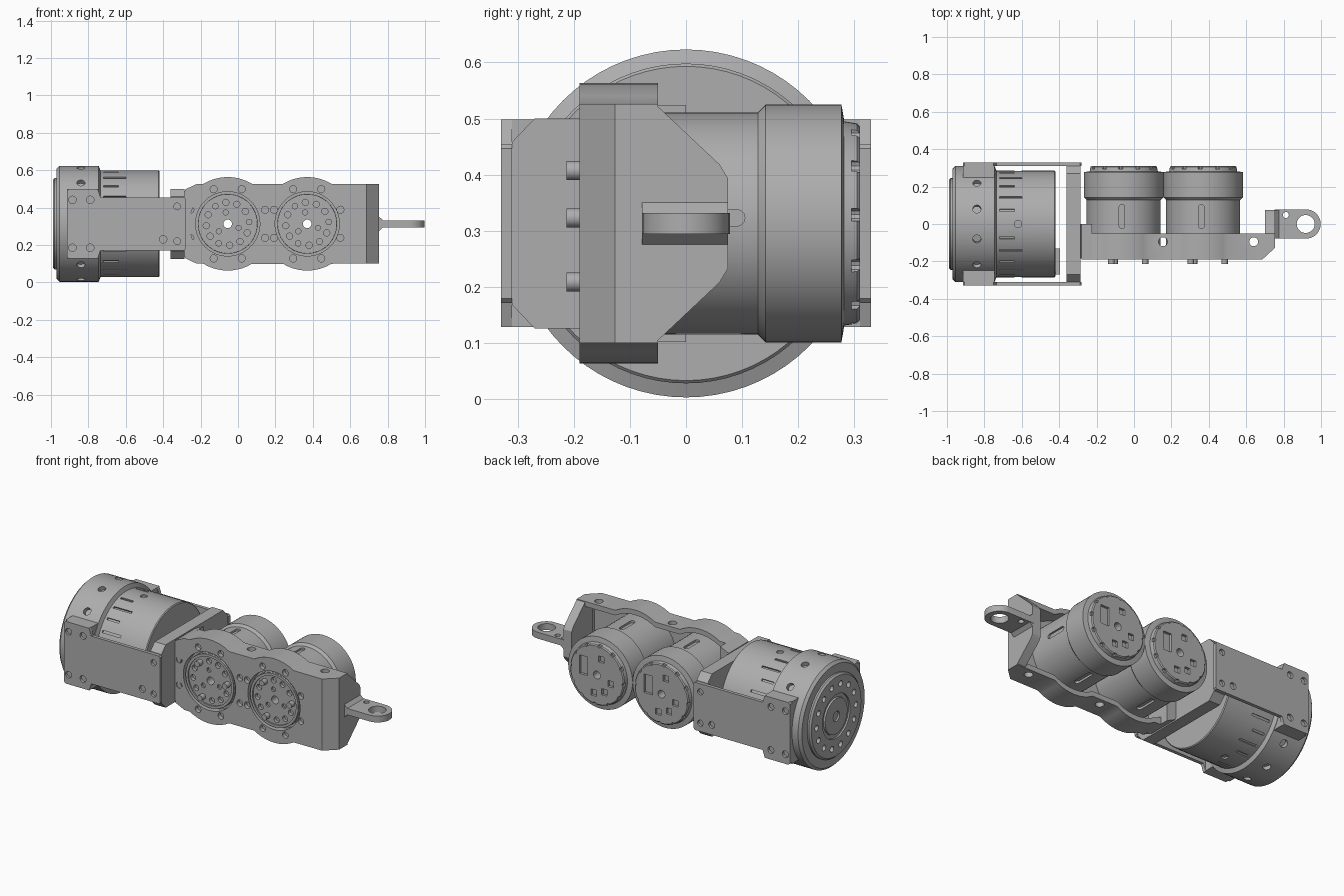
import bpy, bmesh
from math import cos, sin, pi, radians, sqrt
from mathutils import Matrix, Vector

if "Cube" in bpy.data.objects:
    bpy.data.objects.remove(bpy.data.objects["Cube"])

GREY = (0.42, 0.42, 0.42, 1)
metal = bpy.data.materials.new("plain grey metal")
metal.diffuse_color = GREY
metal.use_nodes = True
metal.node_tree.nodes["Principled BSDF"].inputs["Base Color"].default_value = GREY

CZ = 0.313                      # height of every main axis
MOTORS = (-0.055, 0.37)         # x of the two small motors
parts = []


def place(axis, p, q, t):
    return {"x": (t, p, q), "y": (p, t, q), "z": (p, q, t)}[axis]


def prism(bm, pts, axis, a, b, m=None):
    """Extrude a flat outline along an axis from a to b."""
    m = m or Matrix()
    rings = [[bm.verts.new(m @ Vector(place(axis, p, q, t))) for p, q in pts] for t in (a, b)]
    n = len(pts)
    bm.faces.new(rings[0])
    bm.faces.new(rings[1][::-1])
    for i in range(n):
        j = (i + 1) % n
        bm.faces.new((rings[0][j], rings[0][i], rings[1][i], rings[1][j]))


def circle(p, q, r, n=16):
    return [(p + r * cos(2 * pi * i / n), q + r * sin(2 * pi * i / n)) for i in range(n)]


def rect(p0, p1, q0, q1):
    return [(p0, q0), (p1, q0), (p1, q1), (p0, q1)]


def mirrored(half):
    """Close a half outline by mirroring it about the main axis height."""
    return [(p, CZ + z) for p, z in half] + [(p, CZ - z) for p, z in half[::-1]]


def capsule(p, q, half, r):
    return [(p + r * cos(a), q + half * (1 if s else -1) + r * sin(a))
            for s in (1, 0) for a in [pi * (i / 6 + (0 if s else 1)) for i in range(7)]]


def lathe(bm, profile, axis, p, q, n=64):
    """Turn (position, radius) pairs about an axis, with capped ends."""
    rings = [[bm.verts.new(place(axis, u, v, t)) for u, v in circle(p, q, r, n)] for t, r in profile]
    bm.faces.new(rings[0])
    bm.faces.new(rings[-1][::-1])
    for A, B in zip(rings, rings[1:]):
        for i in range(n):
            j = (i + 1) % n
            bm.faces.new((A[j], A[i], B[i], B[j]))


def finish(name, bm):
    bmesh.ops.recalc_face_normals(bm, faces=bm.faces)
    me = bpy.data.meshes.new(name)
    bm.to_mesh(me)
    bm.free()
    me.materials.append(metal)
    ob = bpy.data.objects.new(name, me)
    bpy.context.collection.objects.link(ob)
    parts.append(ob)
    return ob


def cut(ob, bm):
    """Subtract the cutter mesh and keep the plain result."""
    cutter = finish("cutter", bm)
    parts.remove(cutter)
    mod = ob.modifiers.new("cut", "BOOLEAN")
    mod.operation, mod.solver, mod.object = "DIFFERENCE", "EXACT", cutter
    bpy.context.view_layer.update()
    dg = bpy.context.evaluated_depsgraph_get()
    me = bpy.data.meshes.new_from_object(ob.evaluated_get(dg))
    ob.modifiers.clear()
    ob.data = me
    bpy.data.objects.remove(cutter)


def turn_x(angle):
    return Matrix.Translation((0, 0, CZ)) @ Matrix.Rotation(radians(angle), 4, "X")


# Large motor lying along x
bm = bmesh.new()
lathe(bm, [(-0.99, 0.235), (-0.98, 0.245), (-0.97, 0.245), (-0.97, 0.295), (-0.955, 0.31),
           (-0.745, 0.31), (-0.735, 0.285), (-0.425, 0.285), (-0.42, 0.28)], "x", 0, CZ, 72)
big = finish("large_motor", bm)
bm = bmesh.new()
for k in range(12):
    prism(bm, circle(-0.84, 0, 0.022), "z", 0.285, 0.4, turn_x(15 + 30 * k))
for k in range(24):                                    # vent slots
    if k % 6:
        prism(bm, rect(-0.72, -0.6 - 0.04 * (k % 2), -0.006, 0.006), "z", 0.275, 0.3, turn_x(15 * k))
    else:
        prism(bm, circle(-0.62, 0, 0.02), "z", 0.275, 0.3, turn_x(15 * k))
for k in range(14):
    a = 2 * pi * k / 14
    prism(bm, circle(0.185 * cos(a), CZ + 0.185 * sin(a), 0.017, 12), "x", -1.1, -0.97)
cut(big, bm)
bm = bmesh.new()
lathe(bm, [(-1.1, 0.13), (-0.98, 0.13)], "x", 0, CZ, 48)
cut(big, bm)
bm = bmesh.new()
lathe(bm, [(-0.99, 0.105), (-0.97, 0.11)], "x", 0, CZ, 48)
hub = finish("large_motor_hub", bm)
bm = bmesh.new()
prism(bm, circle(0, CZ, 0.03), "x", -1.1, -0.975)
cut(hub, bm)
bm = bmesh.new()
prism(bm, rect(-0.27, -0.13, CZ - 0.09, CZ + 0.09), "x", -0.425, -0.395)
finish("large_motor_connector", bm)

# Yoke around the large motor
for side, name in ((-1, "right"), (1, "left")):
    bm = bmesh.new()
    half = [(-0.915, 0.175), (-0.905, 0.185), (-0.75, 0.185), (-0.735, 0.142), (-0.29, 0.142), (-0.282, 0.134)]
    prism(bm, mirrored(half), "y", side * 0.31, side * 0.33)
    plate = finish(name + "_yoke_plate", bm)
    bm = bmesh.new()
    for s in (-1, 1):
        for x, z, r in ((-0.885, 0.128, 0.02), (-0.79, 0.128, 0.02), (-0.325, 0.093, 0.018)):
            prism(bm, circle(x, CZ + s * z, r), "y", side * 0.315, side * 0.4)
    prism(bm, circle(-0.4, CZ - 0.083, 0.02), "y", side * 0.315, side * 0.4)
    cut(plate, bm)
    bm = bmesh.new()
    prism(bm, rect(-0.915, -0.747, CZ - 0.185, CZ + 0.185), "y", side * 0.235, side * 0.31)
    finish(name + "_yoke_pad", bm)
bm = bmesh.new()
prism(bm, mirrored([(-0.31, 0.145), (-0.27, 0.187), (0.27, 0.187), (0.31, 0.145)]), "x", -0.36, -0.287)
finish("yoke_crossbar", bm)


# Tray that carries the two small motors
def tray_outline(t):
    top = [(-0.28 + t, 0.185 - t), (-0.22 + t, 0.213 - t)]
    for c in MOTORS:
        top += [(c + 0.026 * k, sqrt(0.0625 - (0.026 * k) ** 2) - t) for k in range(-5, 6)]
    top.append((0.755 - 1.6 * t, 0.213 - t))
    return mirrored(top)


bm = bmesh.new()
prism(bm, tray_outline(0), "y", -0.19, -0.05)
tray = finish("motor_tray", bm)
bm = bmesh.new()
prism(bm, tray_outline(0.03), "y", -0.15, 0.1)
cut(tray, bm)
bm = bmesh.new()
prism(bm, [(0.675, -0.2), (0.8, -0.2), (0.8, -0.085)], "z", -0.1, 1)
cut(tray, bm)
bm = bmesh.new()
for c, reach in zip(MOTORS, (0.2, 0.177)):
    prism(bm, circle(c, CZ, 0.172, 48), "y", -0.3, -0.14)
cut(tray, bm)
bm = bmesh.new()
for c, reach in zip(MOTORS, (0.2, 0.177)):
    for sx in (-1, 1):
        for sz in (-1, 1):
            for dx, dz in ((0.075, 0.185), (reach, 0.075)):
                prism(bm, circle(c + sx * dx, CZ + sz * dz, 0.019), "y", -0.3, -0.165)
for x in (0.155, 0.64):
    prism(bm, circle(x, -0.095, 0.024), "z", -0.1, 1)
cut(tray, bm)

# Mounting block and sloped end wall of the tray
bm = bmesh.new()
prism(bm, mirrored([(-0.305, 0.13), (-0.28, 0.185), (-0.225, 0.211)]), "y", -0.185, 0.0)
block = finish("tray_mounting_block", bm)
bm = bmesh.new()
prism(bm, circle(MOTORS[0], CZ, 0.205, 48), "y", -0.3, 0.3)
cut(block, bm)
bm = bmesh.new()
prism(bm, mirrored([(-0.125, 0.213), (-0.055, 0.213), (0.06, 0.105), (0.075, 0.08)]), "x", 0.7, 0.755)
finish("tray_end_wall", bm)

# Eyelet on the end wall
bm = bmesh.new()
arc = [(0.92 + 0.078 * cos(a), 0.078 * sin(a)) for a in [pi * (k / 16 - 0.5) for k in range(17)]]
prism(bm, [(0.75, -0.078)] + arc + [(0.75, 0.078)], "z", CZ - 0.019, CZ + 0.019)
eyelet = finish("eyelet", bm)
bm = bmesh.new()
prism(bm, circle(0.918, 0, 0.048, 32), "z", 0, 1)
prism(bm, circle(0.812, 0.048, 0.016), "z", 0, 1)
cut(eyelet, bm)
bm = bmesh.new()
prism(bm, mirrored([(0.75, 0.042), (0.775, 0.019)]), "y", -0.078, 0.075)
finish("eyelet_fillet", bm)

# Small motors, front face towards -y
for c, side in zip(MOTORS, ("inner", "outer")):
    bm = bmesh.new()
    lathe(bm, [(-0.18, 0.16), (-0.15, 0.16), (-0.15, 0.198), (0.128, 0.198), (0.142, 0.212), (0.277, 0.212),
               (0.28, 0.195), (0.282, 0.182), (0.305, 0.178), (0.31, 0.172)], "y", c, CZ)
    motor = finish(side + "_motor", bm)
    bm = bmesh.new()
    prism(bm, circle(c, CZ, 0.023, 20), "y", -0.4, 0.4)
    for k in range(12):                                # face holes and rim notches
        a = radians(5 + 30 * k)
        if k % 4:
            prism(bm, circle(c + 0.115 * cos(a), CZ + 0.115 * sin(a), 0.017, 12), "y", -0.3, -0.16)
        prism(bm, circle(c + 0.178 * cos(a), CZ + 0.178 * sin(a), 0.012, 10), "y", 0.295, 0.4)
    for k in range(3):
        a = radians(100 + 120 * k)
        prism(bm, circle(c + 0.062 * cos(a), CZ + 0.062 * sin(a), 0.014, 10), "y", -0.3, -0.165)
    prism(bm, rect(c + 0.06, c + 0.115, CZ - 0.02, CZ + 0.09), "y", 0.295, 0.4)
    for dx, dz in ((-0.09, -0.03), (-0.05, -0.09), (0.02, -0.11), (-0.03, 0.1)):
        prism(bm, rect(c + dx - 0.018, c + dx + 0.018, CZ + dz - 0.018, CZ + dz + 0.018), "y", 0.295, 0.4)
    for k in range(4):
        m = Matrix.Translation((c, 0, CZ)) @ Matrix.Rotation(k * pi / 2, 4, "Y")
        prism(bm, capsule(-0.01, 0.04, 0.05, 0.015), "z", 0.185, 0.25, m)
    cut(motor, bm)
    bm = bmesh.new()                                   # raised output ring
    lathe(bm, [(-0.188, 0.158), (-0.17, 0.16)], "y", c, CZ)
    ring = finish(side + "_output_ring", bm)
    bm = bmesh.new()
    lathe(bm, [(-0.3, 0.143), (0, 0.143)], "y", c, CZ)
    cut(ring, bm)
    bm = bmesh.new()                                   # dowel pins
    for k in range(3):
        a = radians(5 + 120 * k)
        prism(bm, circle(c + 0.115 * cos(a), CZ + 0.115 * sin(a), 0.017), "y", -0.213, -0.17)
    finish(side + "_dowel_pins", bm)

# Smooth round walls, keep edges crisp
for ob in bpy.context.selected_objects:
    ob.select_set(False)
for ob in parts:
    ob.select_set(True)
bpy.context.view_layer.objects.active = parts[0]
bpy.ops.object.shade_smooth_by_angle(angle=radians(28))
